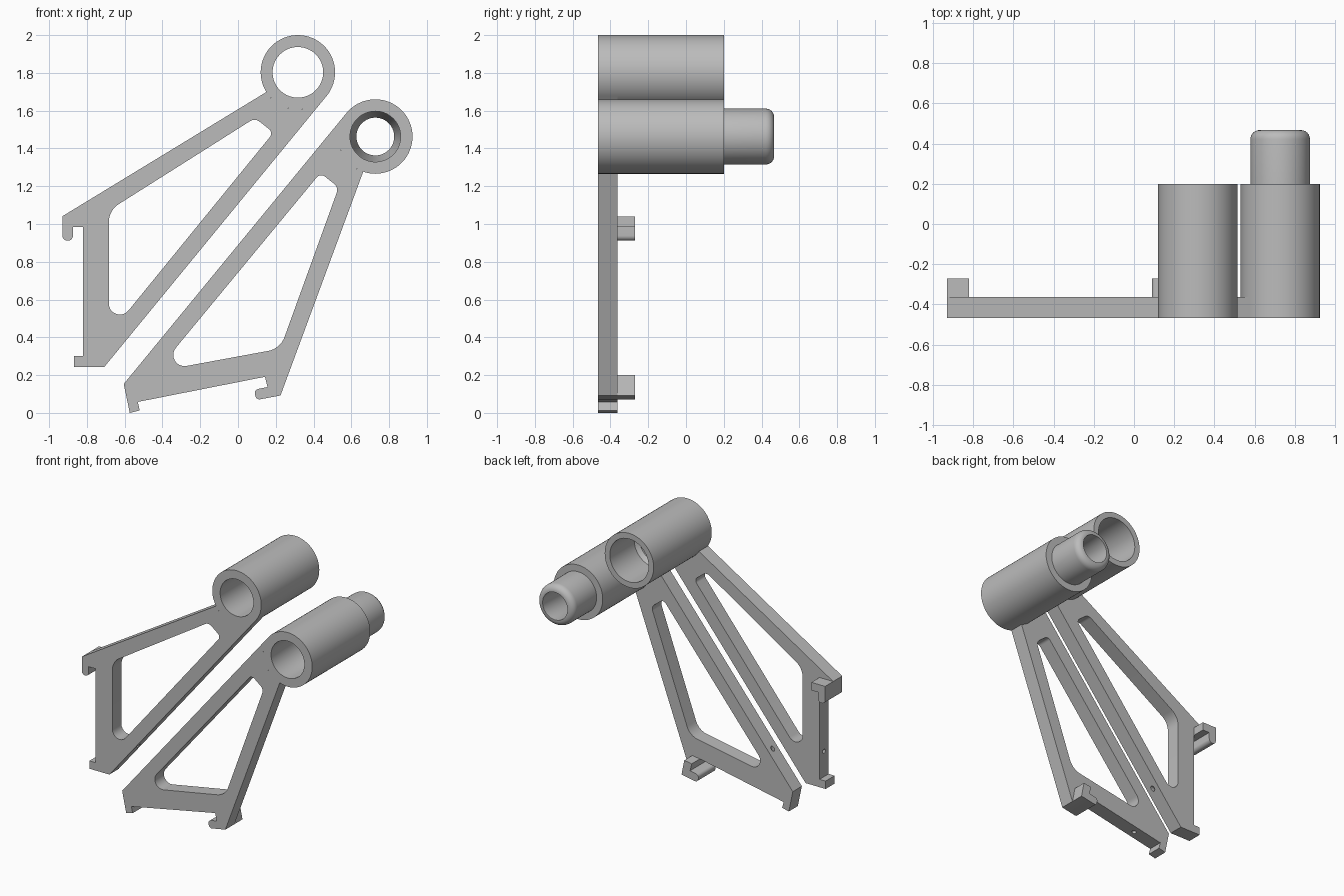
import bpy, bmesh
from math import cos, sin, tan, radians, atan2
from mathutils import Vector, Matrix

cube = bpy.data.objects.get("Cube")
if cube:
    bpy.data.objects.remove(cube, do_unlink=True)

GREY = (0.5, 0.5, 0.5, 1)
mat = bpy.data.materials.new("plain grey")
mat.use_nodes = True
mat.diffuse_color = GREY
mat.node_tree.nodes["Principled BSDF"].inputs["Base Color"].default_value = GREY

FRONT, PLATE_BACK, HOOK_BACK = -0.467, -0.363, -0.27
TUBE_BACK, TIP = 0.2, 0.467
RADIUS = 0.197


def finish(name, bm):
    bmesh.ops.recalc_face_normals(bm, faces=bm.faces)
    mesh = bpy.data.meshes.new(name)
    bm.to_mesh(mesh)
    bm.free()
    mesh.materials.append(mat)
    obj = bpy.data.objects.new(name, mesh)
    bpy.context.collection.objects.link(obj)
    return obj


def smooth(obj):
    bpy.ops.object.select_all(action='DESELECT')
    obj.select_set(True)
    bpy.context.view_layer.objects.active = obj
    bpy.ops.object.shade_smooth_by_angle(angle=radians(30))


def rounded(points, steps=8):
    """Replace each (x, z, tangent length) corner with a true arc."""
    out = []
    for i, p in enumerate(points):
        c = Vector(p[:2])
        if len(p) == 2:
            out.append(c)
            continue
        a = (Vector(points[i - 1][:2]) - c).normalized()
        b = (Vector(points[(i + 1) % len(points)][:2]) - c).normalized()
        half = a.angle(b) / 2
        mid = c + (a + b).normalized() * p[2] / cos(half)
        start, end = c + a * p[2] - mid, c + b * p[2] - mid
        a0 = atan2(start.y, start.x)
        turn = (atan2(end.y, end.x) - a0 + radians(180)) % radians(360) - radians(180)
        r = p[2] * tan(half)
        out += [mid + r * Vector((cos(a0 + turn * k / steps), sin(a0 + turn * k / steps)))
                for k in range(steps + 1)]
    return out


def arc(centre, a0, a1, steps=20):
    angles = [radians(a0 + (a1 - a0) * k / steps) for k in range(steps + 1)]
    return [(centre[0] + RADIUS * cos(a), centre[1] + RADIUS * sin(a)) for a in angles]


def prism(name, points, y0, y1):
    bm = bmesh.new()
    face = bm.faces.new([bm.verts.new((p[0], y0, p[1])) for p in rounded(points)])
    ext = bmesh.ops.extrude_face_region(bm, geom=[face])
    verts = [g for g in ext["geom"] if isinstance(g, bmesh.types.BMVert)]
    bmesh.ops.translate(bm, verts=verts, vec=(0, y1 - y0, 0))
    return finish(name, bm)


def rod(name, start, end, radius):
    """Thin rod between two (x, z) points, in the middle of the plate."""
    y = (FRONT + PLATE_BACK) / 2
    a, b = Vector((start[0], y, start[1])), Vector((end[0], y, end[1]))
    turn = (b - a).to_track_quat('Z', 'Y').to_matrix().to_4x4()
    bm = bmesh.new()
    bmesh.ops.create_cone(bm, cap_ends=True, segments=16, radius1=radius, radius2=radius,
                          depth=(b - a).length, matrix=Matrix.Translation((a + b) / 2) @ turn)
    return finish(name, bm)


def cut(obj, cutter):
    mod = obj.modifiers.new("cut", 'BOOLEAN')
    mod.operation, mod.solver, mod.object = 'DIFFERENCE', 'EXACT', cutter
    bpy.context.view_layer.objects.active = obj
    bpy.ops.object.modifier_apply(modifier=mod.name)
    bpy.data.objects.remove(cutter, do_unlink=True)


def lathe(name, centre, profile, segments=64):
    """Turn a closed (radius, y) profile about an axis along y."""
    bm = bmesh.new()
    rings = []
    for k in range(segments):
        a = radians(360 * k / segments)
        rings.append([bm.verts.new((centre[0] + r * cos(a), y, centre[1] + r * sin(a)))
                      for r, y in profile])
    for k, ring in enumerate(rings):
        nxt = rings[(k + 1) % segments]
        for i in range(len(profile)):
            j = (i + 1) % len(profile)
            bm.faces.new((ring[i], ring[j], nxt[j], nxt[i]))
    smooth(finish(name, bm))


def arm(side, outline, window, hook, pin):
    plate = prism(side + "_arm", outline, FRONT, PLATE_BACK)
    cut(plate, prism("window_cutter", window, FRONT - 0.1, PLATE_BACK + 0.1))
    cut(plate, rod("pin_cutter", *pin, 0.015))
    smooth(plate)
    smooth(prism(side + "_hook", hook, PLATE_BACK, HOOK_BACK))


# Right arm with hook and foot
right_centre = (0.317, 1.803)
right_lip = [(-0.82, 0.983), (-0.874, 0.983), (-0.874, 0.912, 0.026), (-0.93, 0.912, 0.026)]
arm("right",
    [(-0.93, 1.041)] + arc(right_centre, 212, 320)
    + [(-0.708, 0.243), (-0.869, 0.243), (-0.869, 0.3), (-0.82, 0.3)] + right_lip,
    [(-0.684, 1.072, 0.063), (0.09, 1.561, 0.03), (0.188, 1.484, 0.03), (-0.684, 0.414, 0.165)],
    [(-0.93, 1.041), (-0.82, 1.041)] + right_lip,
    ((-0.95, 0.485), (-0.3, 0.485)))

# Left arm with hook and foot
left_centre = (0.727, 1.463)
left_lip = [(0.143, 0.191), (0.156, 0.137), (0.085, 0.122, 0.022), (0.096, 0.068, 0.022)]
arm("left",
    [(0.225, 0.092)] + arc(left_centre, 251, 141)
    + [(-0.605, 0.153), (-0.573, 0), (-0.52, 0.013), (-0.531, 0.058)] + left_lip,
    [(-0.433, 0.219, 0.163), (0.436, 1.27, 0.03), (0.533, 1.194, 0.03), (0.224, 0.34, 0.065)],
    [(0.225, 0.092), (0.203, 0.2)] + left_lip,
    ((-0.33, 0), (-0.43, 0.51)))

# Socket tube: wide bore at the back, narrower at the front
lathe("socket_tube", right_centre,
      [(RADIUS, FRONT), (RADIUS, TUBE_BACK), (0.156, TUBE_BACK), (0.156, -0.08),
       (0.134, -0.11), (0.134, FRONT)])

# Plug tube: stepped stub with a rounded tip and a tapered bore
fillet = 0.045
tip = [(0.148 - fillet * (1 - cos(radians(a))), TIP - fillet * (1 - sin(radians(a))))
       for a in range(0, 91, 15)]
lathe("plug_tube", left_centre,
      [(RADIUS, FRONT), (RADIUS, TUBE_BACK), (0.148, TUBE_BACK)] + tip
      + [(0.1, TIP), (0.1, TUBE_BACK), (0.134, 0.1), (0.134, FRONT)])
